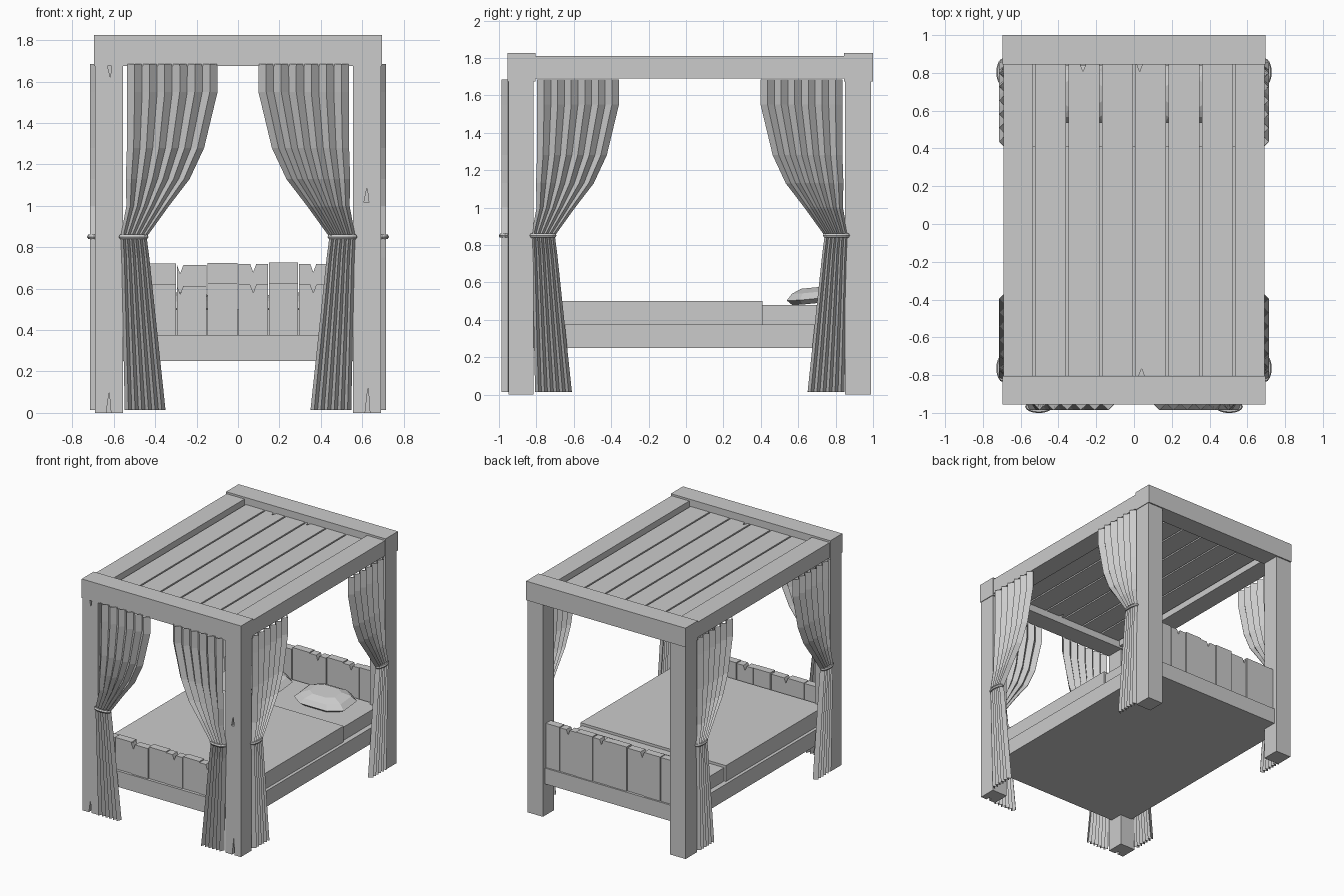
import bpy, bmesh, math
from mathutils import Vector

cube = bpy.data.objects.get("Cube")
if cube:
    bpy.data.objects.remove(cube, do_unlink=True)

grey = bpy.data.materials.new("plain_grey")
grey.use_nodes = True
grey.diffuse_color = (0.6, 0.6, 0.6, 1)
grey.node_tree.nodes["Principled BSDF"].inputs["Base Color"].default_value = (0.6, 0.6, 0.6, 1)


def finish(name, bm):
    bmesh.ops.recalc_face_normals(bm, faces=bm.faces)
    mesh = bpy.data.meshes.new(name)
    bm.to_mesh(mesh)
    bm.free()
    mesh.materials.append(grey)
    obj = bpy.data.objects.new(name, mesh)
    bpy.context.collection.objects.link(obj)
    return obj


def box(name, x0, x1, y0, y1, z0, z1):
    bm = bmesh.new()
    bmesh.ops.create_cube(bm, size=1)
    for v in bm.verts:
        v.co = Vector((x0 + (v.co.x + .5) * (x1 - x0),
                       y0 + (v.co.y + .5) * (y1 - y0),
                       z0 + (v.co.z + .5) * (z1 - z0)))
    return finish(name, bm)


def prism(name, outline, place, t0, t1):
    """Extrude a flat outline from t0 to t1; place maps (a, b, t) to a point."""
    bm = bmesh.new()
    ends = [[bm.verts.new(place(a, b, t)) for a, b in outline] for t in (t0, t1)]
    for ring in ends:
        bm.faces.new(ring)
    n = len(outline)
    for i in range(n):
        j = (i + 1) % n
        bm.faces.new((ends[0][i], ends[0][j], ends[1][j], ends[1][i]))
    return finish(name, bm)


def board(a0, a1, b0, b1, top=None, bottom=None, depth=.04):
    """Plank outline with optional V shaped splits in its ends."""
    pts = [(a0, b0)]
    if bottom is not None:
        pts += [(bottom - .015, b0), (bottom, b0 + depth), (bottom + .015, b0)]
    pts += [(a1, b0), (a1, b1)]
    if top is not None:
        pts += [(top + .015, b1), (top, b1 - depth), (top - .015, b1)]
    return pts + [(a0, b1)]


def upright(a, b, t):
    return (a, t, b)


def lying(a, b, t):
    return (a, b, t)


# Corner posts, with split wood cut into the front ones
posts = {}
for side, s in (("left", 1), ("right", -1)):
    for end, y0, y1 in (("front", -.95, -.815), ("back", .85, .99)):
        xs = sorted((s * .555, s * .69))
        posts[side, end] = box(f"{end}_{side}_post", *xs, y0, y1, 0, 1.69)

for side, x, z, h in (("right", -.625, 0, .1), ("left", .625, 0, .13),
                      ("left", .62, 1.02, .07), ("right", -.62, 1.68, -.06)):
    base = z - .005 if h > 0 else z + .005
    cutter = prism("split_cutter", [(x - .012, base), (x + .012, base), (x + .003, z + h)],
                   upright, -1, -.92)
    cutter.hide_render = True
    cutter.hide_set(True)
    mod = posts[side, "front"].modifiers.new("split", "BOOLEAN")
    mod.operation = "DIFFERENCE"
    mod.solver = "EXACT"
    mod.object = cutter

# Canopy frame and roof planks
box("front_beam", -.695, .695, -.955, -.805, 1.675, 1.825)
box("back_beam", -.695, .695, .845, 1.0, 1.675, 1.825)
for side, s in (("left", 1), ("right", -1)):
    xs = sorted((s * .535, s * .69))
    box(f"{side}_beam", *xs, -.81, .85, 1.69, 1.81)
pitch = 1.06 / 6
for i in range(6):
    x0 = -.53 + i * pitch
    top = {1: -.27, 3: .03}.get(i)
    bottom = {3: .04}.get(i)
    prism(f"roof_plank_{i + 1}",
          board(x0 + .006, x0 + pitch - .006, -.805, .847, top, bottom),
          lying, 1.73, 1.77)

# Bed base, mattress and blanket
box("bed_base", -.66, .66, -.92, .965, .25, .375)
box("mattress", -.62, .62, -.82, .88, .37, .48)
box("blanket", -.635, .635, -.825, .41, .37, .5)

# Head and foot boards made of uneven planks
edges = [-.57, -.443, -.297, -.15, 0, .147, .292, .435, .57]
wobble = [0, .002, -.007, .004, 0, .006, 0, .003]
for name, y, height in (("foot", -.9, .62), ("head", .89, .72)):
    for i in range(8):
        mid = (edges[i] + edges[i + 1]) / 2
        split = {2: edges[2] + .018, 4: mid, 6: mid}.get(i)
        outline = board(edges[i] + .002, edges[i + 1] - .002, .37, height + wobble[i], split)
        shift = wobble[i] * .8
        prism(f"{name}board_plank_{i + 1}", outline, upright, y + shift, y + .06 + shift)

# Pillows: faceted cushions tipped up towards the headboard
for side, s in (("left", 1), ("right", -1)):
    bm = bmesh.new()
    rings = []
    for z, k in ((0, .8), (.025, 1), (.06, .82), (.085, .5)):
        ring = []
        for i in range(8):
            a = math.radians(22.5 + 45 * i)
            y = k * .16 * math.copysign(abs(math.sin(a)) ** .7, math.sin(a))
            x = k * .23 * math.copysign(abs(math.cos(a)) ** .7, math.cos(a))
            ring.append(bm.verts.new((s * .28 + x, .69 + y, .478 + z + max(0, y + .1) * .1)))
        rings.append(ring)
    bm.faces.new(rings[0])
    bm.faces.new(rings[-1])
    for lo, hi in zip(rings, rings[1:]):
        for i in range(8):
            j = (i + 1) % 8
            bm.faces.new((lo[i], lo[j], hi[j], hi[i]))
    finish(f"{side}_pillow", bm)

# Curtains: pleated sheets gathered by a ring; rows are height, outer and inner edge
ROWS = [(1.685, 0, .435), (1.55, 0, .435), (1.28, 0, .37), (1.13, -.005, .3),
        (1.0, -.002, .2), (.85, -.03, .092), (.75, -.025, .105), (.015, -.01, .183)]
PLEATS = 12


def curtain(name, place):
    bm = bmesh.new()
    grid = []
    for z, a, b in ROWS:
        row = []
        for i in range(PLEATS + 1):
            d = .017 if i % 2 else -.017
            row.append(bm.verts.new(place(a + (b - a) * i / PLEATS, d, z)))
        grid.append(row)
    for r, q in zip(grid, grid[1:]):
        for i in range(PLEATS):
            bm.faces.new((r[i], r[i + 1], q[i + 1], q[i]))
    cloth = finish(name, bm)
    mod = cloth.modifiers.new("cloth", "SOLIDIFY")
    mod.thickness = .004
    mod.offset = 0

    # Tie ring swept round the gathered cloth
    bm = bmesh.new()
    loops = []
    for i in range(16):
        a = math.tau * i / 16
        loop = []
        for j in range(6):
            t = math.tau * j / 6
            r = .012 * math.cos(t)
            loop.append(bm.verts.new(place(.031 + (.06 + r) * math.cos(a),
                                           (.022 + r) * math.sin(a),
                                           .85 + .012 * math.sin(t))))
        loops.append(loop)
    for i in range(16):
        p, q = loops[i], loops[(i + 1) % 16]
        for j in range(6):
            k = (j + 1) % 6
            bm.faces.new((p[j], p[k], q[k], q[j]))
    finish(name + "_tie", bm)


for side, s in (("left", 1), ("right", -1)):
    curtain(f"front_{side}_curtain", lambda u, d, z: (s * (.535 - u), -.967 - d, z))
    curtain(f"{side}_side_front_curtain", lambda u, d, z: (s * (.695 + d), -.795 + u, z))
    curtain(f"{side}_side_back_curtain", lambda u, d, z: (s * (.695 + d), .835 - u, z))
